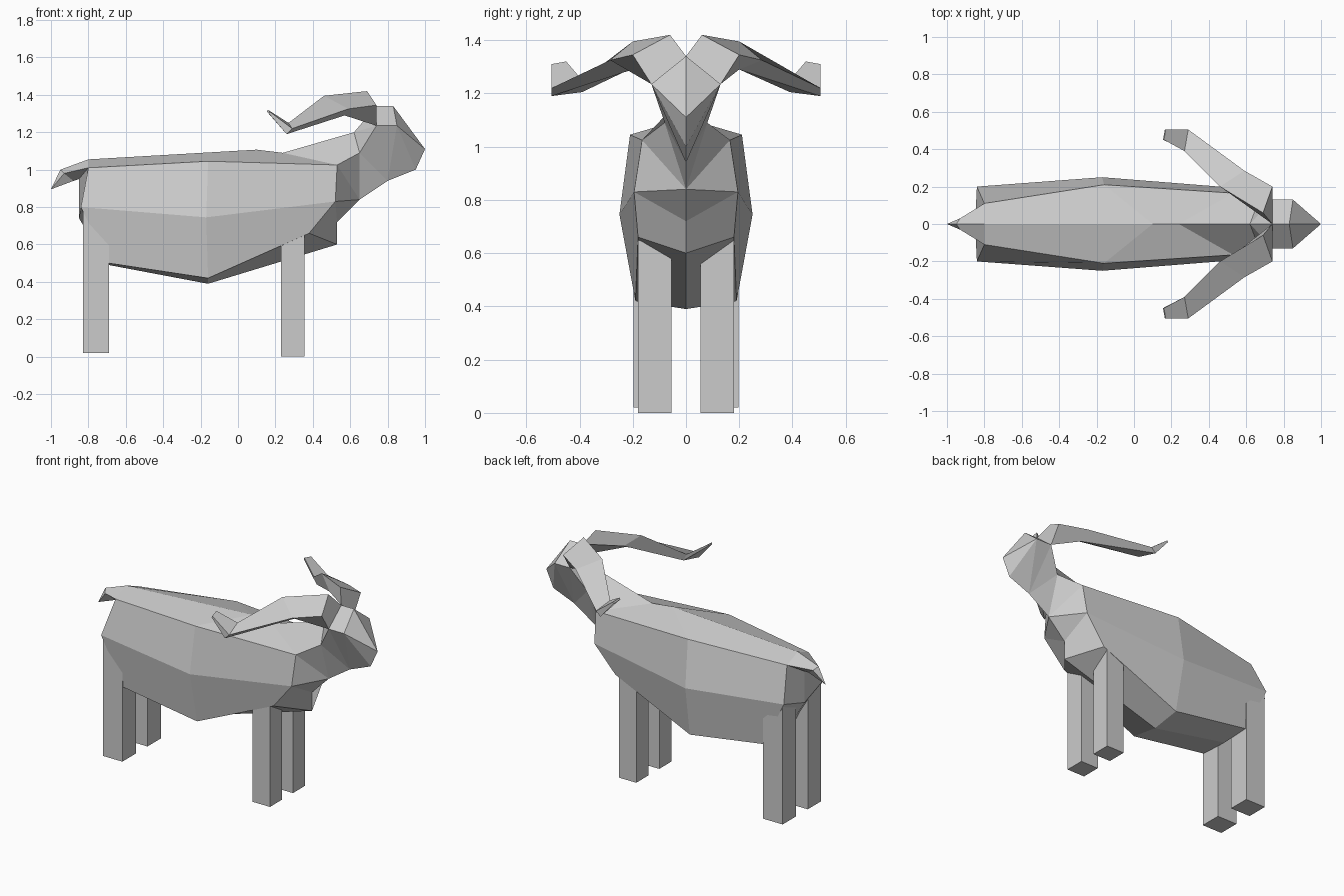
import bpy
import bmesh
from mathutils import Vector

default_cube = bpy.data.objects.get("Cube")
if default_cube:
    bpy.data.objects.remove(default_cube, do_unlink=True)

# One plain grey for the whole animal
grey = bpy.data.materials.new("plain_grey")
grey.use_nodes = True
colour = (0.6, 0.6, 0.6, 1)
grey.diffuse_color = colour
grey.node_tree.nodes["Principled BSDF"].inputs["Base Color"].default_value = colour


def loft(first, second, closed=False):
    """Return the polygons joining two outlines, collapsing shared points."""
    faces = []
    count = len(first)
    for i in range(count if closed else count - 1):
        j = (i + 1) % count
        corners = []
        for point in (first[i], first[j], second[j], second[i]):
            if point not in corners:
                corners.append(point)
        if len(corners) > 2:
            faces.append(corners)
    return faces


def loft_all(outlines, closed=False):
    faces = []
    for first, second in zip(outlines, outlines[1:]):
        faces += loft(first, second, closed)
    return faces


def flip(points):
    return [(x, -y, z) for x, y, z in points]


def make_object(name, faces):
    """Weld polygons into a closed, flat shaded object."""
    mesh = bpy.data.meshes.new(name)
    bm = bmesh.new()
    for face in faces:
        bm.faces.new([bm.verts.new(Vector(point)) for point in face])
    bmesh.ops.remove_doubles(bm, verts=bm.verts, dist=0.0005)
    bmesh.ops.holes_fill(bm, edges=bm.edges, sides=0)
    bmesh.ops.recalc_face_normals(bm, faces=bm.faces)
    bm.to_mesh(mesh)
    bm.free()
    mesh.materials.append(grey)
    obj = bpy.data.objects.new(name, mesh)
    bpy.context.collection.objects.link(obj)
    return obj


def make_symmetric(name, half_faces):
    """Build a part that straddles the centre plane from its left half."""
    return make_object(name, half_faces + [flip(face)[::-1] for face in half_faces])


def make_pair(name, faces):
    make_object("left_" + name, faces)
    make_object("right_" + name, [flip(face)[::-1] for face in faces])


def box_faces(x0, x1, y0, y1, bottom, tops):
    """Leg block whose top may slope from the back to the front."""
    corners = [(x0, y0), (x1, y0), (x1, y1), (x0, y1)]
    base = [(x, y, bottom) for x, y in corners]
    top = [(x, y, tops[0] if x == x0 else tops[1]) for x, y in corners]
    return loft(base, top, closed=True) + [base[::-1], top]


# Landmarks shared between neighbouring parts
rump_top = (-0.8, 0, 1.055)
rump_side = (-0.8, 0.11, 1.01)
rump_under = (-0.85, 0, 0.95)
belly_back = (-0.69, 0, 0.49)
withers = (0.24, 0, 1.09)
shoulder = (0.53, 0.165, 1.025)
chest_side = (0.52, 0.195, 0.83)
chest_mid = (0.53, 0, 0.72)
chest_low = (0.53, 0, 0.6)
throat = (0.65, 0, 0.84)
jaw_back = (0.8, 0, 0.94)
neck_side = (0.65, 0.08, 1.09)
nape = (0.62, 0, 1.2)
crown = (0.74, 0, 1.34)
temple = (0.74, 0.13, 1.235)
forehead = (0.83, 0, 1.34)
cheek = (0.85, 0.13, 1.235)
nose = (1, 0, 1.11)
chin = (0.95, 0, 1)

# Body: half outlines running from spine to belly
rump_centre = [rump_top, rump_under, (-0.85, 0, 0.74), (-0.74, 0, 0.56), belly_back]
hips = [rump_top, rump_side, (-0.84, 0.2, 0.8), (-0.69, 0.19, 0.5), belly_back]
middle = [(0.1, 0, 1.107), (-0.16, 0.21, 1.045), (-0.17, 0.25, 0.745),
          (-0.16, 0.19, 0.42), (-0.16, 0, 0.39)]
front = [withers, shoulder, chest_side, (0.38, 0.18, 0.66), chest_low]
body_faces = loft_all([rump_centre, hips, middle, front])
body_faces += loft(front[2:4], [chest_mid, chest_low])
make_symmetric("body", body_faces)

# Neck
make_symmetric("neck", [
    [withers, shoulder, neck_side, nape],
    [shoulder, chest_side, throat],
    [chest_side, chest_mid, throat],
    [shoulder, throat, neck_side],
    [throat, jaw_back, neck_side],
    [neck_side, jaw_back, temple],
    [nape, neck_side, temple],
    [nape, temple, crown],
])

# Head
make_symmetric("head", [
    [crown, temple, cheek, forehead],
    [temple, jaw_back, cheek],
    [cheek, jaw_back, chin],
    [cheek, chin, nose],
    [forehead, cheek, nose],
])

# Tail
tail_tip = (-1, 0, 0.895)
make_symmetric("tail", loft_all([
    [rump_top, rump_side, rump_under],
    [(-0.95, 0, 1), (-0.93, 0.03, 0.98), (-0.88, 0, 0.94)],
    [tail_tip] * 3,
]))

# Horns: outlines ordered top, outer, lower, inner
horn_rings = [
    [(0.69, 0.06, 1.42), (0.74, 0.2, 1.345), temple, crown],
    [(0.46, 0.2, 1.395), (0.59, 0.285, 1.325), (0.57, 0.2, 1.29), (0.55, 0.15, 1.32)],
    [(0.27, 0.39, 1.25), (0.29, 0.505, 1.22), (0.26, 0.505, 1.19), (0.29, 0.39, 1.205)],
    [(0.16, 0.45, 1.32), (0.17, 0.505, 1.31), (0.165, 0.505, 1.3), (0.155, 0.45, 1.31)],
]
make_pair("horn", loft_all(horn_rings, closed=True))

# Legs
make_pair("front_leg", box_faces(0.23, 0.355, 0.055, 0.18, 0, (0.62, 0.66)))
make_pair("hind_leg", box_faces(-0.83, -0.69, 0.06, 0.197, 0.02, (0.8, 0.67)))
